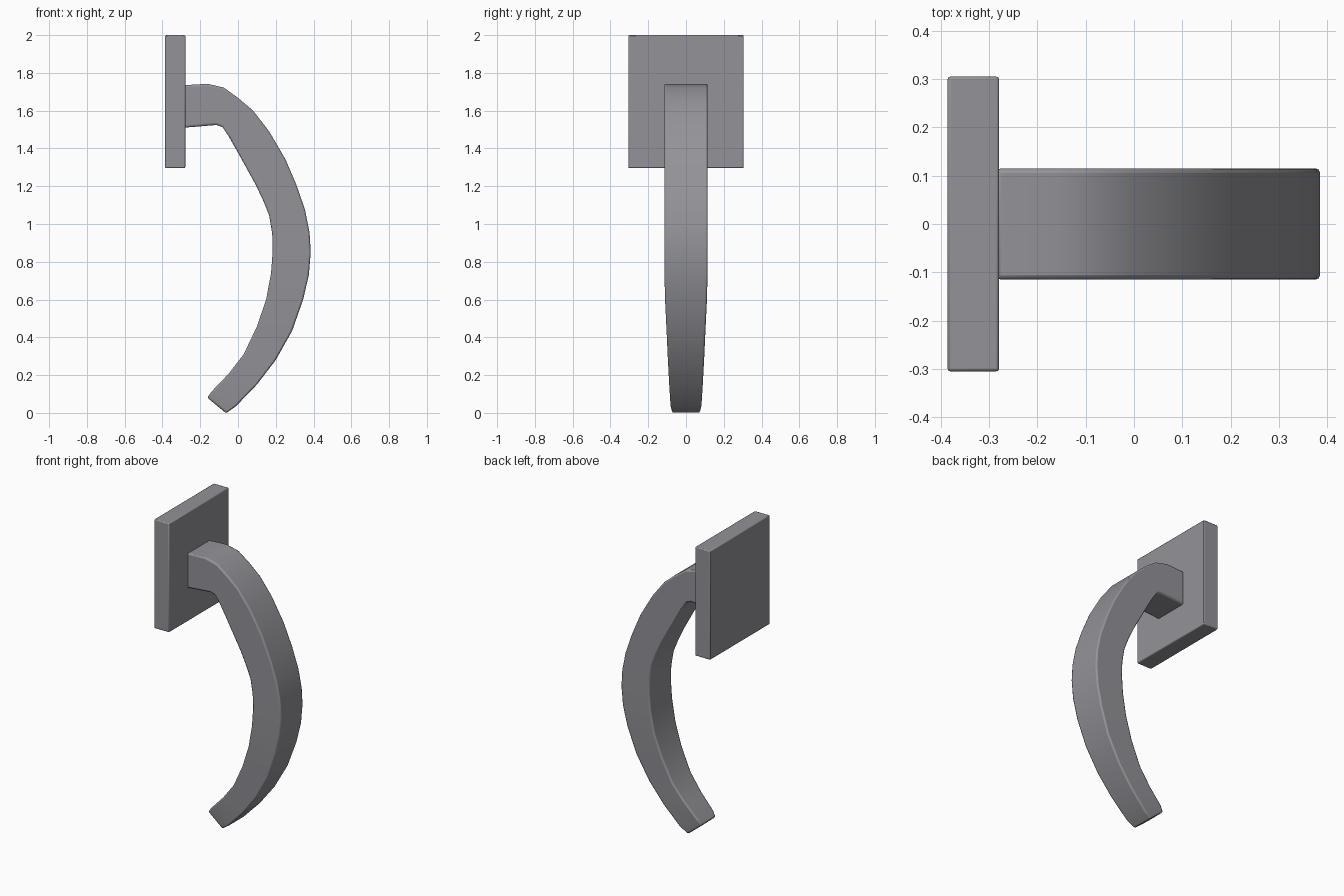
import bpy, bmesh

if "Cube" in bpy.data.objects:
    bpy.data.objects.remove(bpy.data.objects["Cube"])

metal = bpy.data.materials.new("grey_metal")
metal.diffuse_color = (0.29, 0.29, 0.315, 1)
metal.use_nodes = True
metal.node_tree.nodes["Principled BSDF"].inputs["Base Color"].default_value = metal.diffuse_color


def make_object(name, bm, bevel):
    """Finish a mesh as an object with softened edges."""
    bmesh.ops.recalc_face_normals(bm, faces=bm.faces[:])
    mesh = bpy.data.meshes.new(name)
    bm.to_mesh(mesh)
    bm.free()
    mesh.materials.append(metal)
    obj = bpy.data.objects.new(name, mesh)
    bpy.context.collection.objects.link(obj)
    mod = obj.modifiers.new("soft_edges", 'BEVEL')
    mod.width = bevel
    mod.segments = 2
    mod.limit_method = 'ANGLE'
    mod.angle_limit = 0.8
    bpy.ops.object.select_all(action='DESELECT')
    obj.select_set(True)
    bpy.context.view_layer.objects.active = obj
    bpy.ops.object.shade_smooth_by_angle(angle=0.9)
    return obj


# wall plate
bm = bmesh.new()
bmesh.ops.create_cube(bm, size=1)
bmesh.ops.scale(bm, vec=(0.107, 0.61, 0.704), verts=bm.verts)
bmesh.ops.translate(bm, vec=(-0.3325, 0, 1.648), verts=bm.verts)
make_object("wall_plate", bm, 0.006)

# curved handle: each station is outer x, outer z, inner x, inner z, half width
stations = [
    (-0.285, 1.735, -0.285, 1.510, 0.115),
    (-0.160, 1.742, -0.115, 1.524, 0.115),
    (-0.075, 1.722, -0.082, 1.513, 0.115),
    (0.000, 1.668, -0.050, 1.465, 0.115),
    (0.080, 1.600, -0.010, 1.395, 0.115),
    (0.165, 1.490, 0.040, 1.305, 0.115),
    (0.250, 1.345, 0.095, 1.205, 0.115),
    (0.310, 1.205, 0.135, 1.120, 0.115),
    (0.355, 1.075, 0.165, 1.045, 0.115),
    (0.379, 0.955, 0.181, 0.950, 0.115),
    (0.385, 0.850, 0.184, 0.860, 0.115),
    (0.375, 0.730, 0.175, 0.740, 0.114),
    (0.345, 0.600, 0.149, 0.600, 0.111),
    (0.287, 0.435, 0.099, 0.455, 0.103),
    (0.200, 0.280, 0.030, 0.310, 0.096),
    (0.100, 0.150, -0.050, 0.207, 0.089),
    (-0.010, 0.036, -0.140, 0.113, 0.082),
    (-0.063, -0.002, -0.163, 0.081, 0.073),
]
bm = bmesh.new()
rings = [[bm.verts.new(p) for p in
          ((ox, -w, oz), (ox, w, oz), (ix, w, iz), (ix, -w, iz))]
         for ox, oz, ix, iz, w in stations]
for a, b in zip(rings, rings[1:]):
    for i in range(4):
        j = (i + 1) % 4
        bm.faces.new((a[i], a[j], b[j], b[i]))
bm.faces.new(rings[0])
bm.faces.new(rings[-1])
make_object("curved_handle", bm, 0.009)
